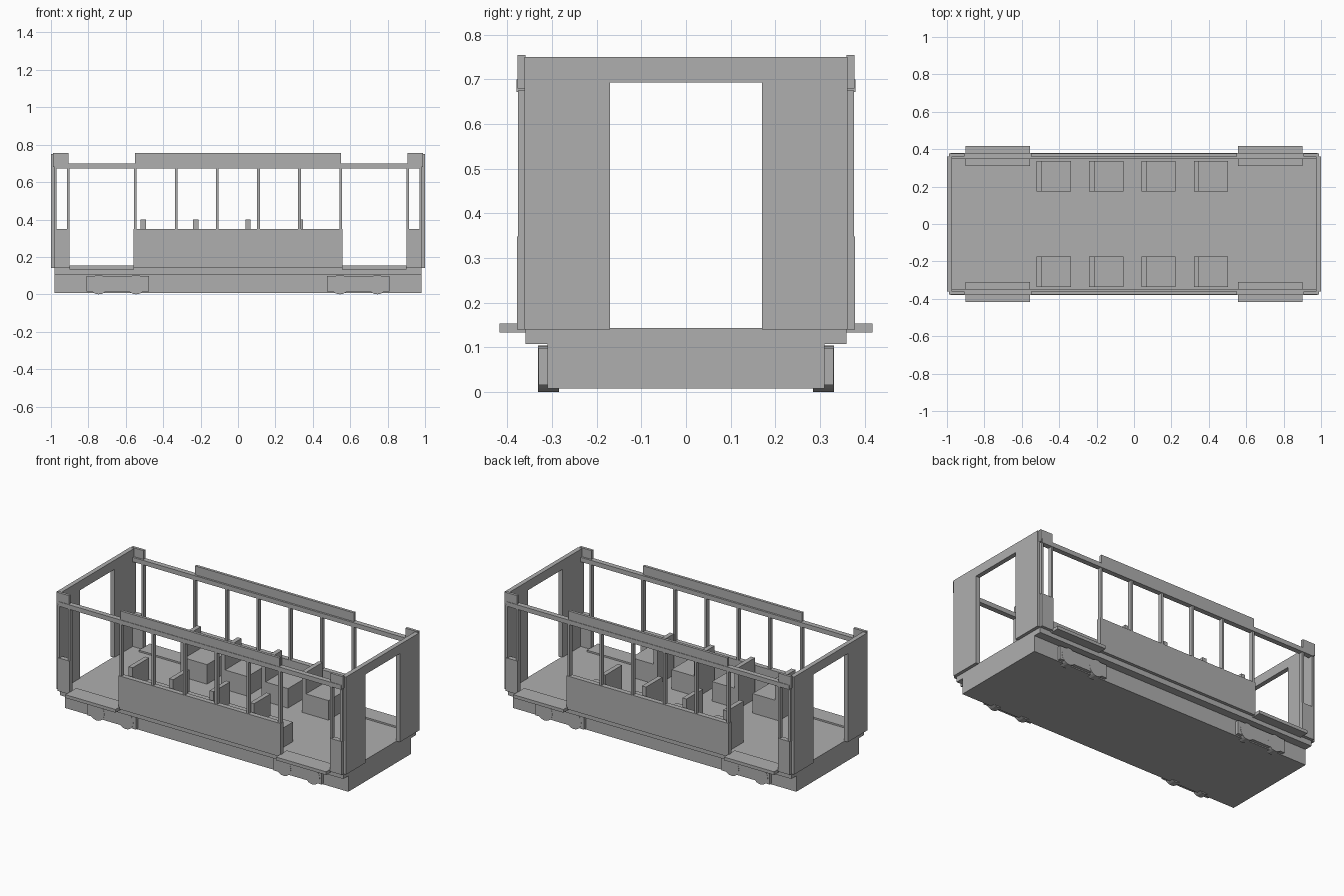
import bpy, bmesh, math

if "Cube" in bpy.data.objects:
    bpy.data.objects.remove(bpy.data.objects["Cube"])

# single painted-metal grey
grey = bpy.data.materials.new("grey")
grey.diffuse_color = (0.43, 0.43, 0.43, 1)
grey.use_nodes = True
grey.node_tree.nodes["Principled BSDF"].inputs["Base Color"].default_value = grey.diffuse_color


def finish(name, bm):
    bmesh.ops.recalc_face_normals(bm, faces=bm.faces)
    me = bpy.data.meshes.new(name)
    bm.to_mesh(me)
    bm.free()
    me.materials.append(grey)
    ob = bpy.data.objects.new(name, me)
    bpy.context.collection.objects.link(ob)
    return ob


def box(name, x, y, z):
    """Box from (min, max) ranges."""
    bm = bmesh.new()
    bmesh.ops.create_cube(bm, size=1)
    for v in bm.verts:
        v.co = [r[0] if c < 0 else r[1] for c, r in zip(v.co, (x, y, z))]
    return finish(name, bm)


def prism(name, pts, to3d, a, b):
    """Extrude a 2D outline between depths a and b."""
    bm = bmesh.new()
    lo = [bm.verts.new(to3d(p, a)) for p in pts]
    hi = [bm.verts.new(to3d(p, b)) for p in pts]
    bm.faces.new(lo)
    bm.faces.new(hi)
    n = len(pts)
    for i in range(n):
        j = (i + 1) % n
        bm.faces.new((lo[i], lo[j], hi[j], hi[i]))
    return finish(name, bm)


def span(s, a, b):
    """Range a..b mirrored to side s."""
    return tuple(sorted((s * a, s * b)))


# chassis
box("underframe", (-0.98, 0.98), (-0.31, 0.31), (0.008, 0.108))
box("floor", (-0.98, 0.98), (-0.36, 0.36), (0.107, 0.143))

# end walls: an arch outline around the gangway opening
arch = [(-0.362, 0.14), (-0.17, 0.14), (-0.17, 0.693), (0.17, 0.693),
        (0.17, 0.14), (0.362, 0.14), (0.362, 0.75), (-0.362, 0.75)]
for e in (-1, 1):
    prism("end_wall", arch, lambda p, d: (d, p[0], p[1]), e * 0.972, e * 1.0)

for s in (-1, 1):
    wall = span(s, 0.348, 0.379)
    post = span(s, 0.35, 0.376)
    trim = span(s, 0.36, 0.377)

    # middle side panel, window posts, top rail and fascia
    box("side_panel", (-0.56, 0.56), wall, (0.14, 0.348))
    for i in range(6):
        x = -0.549 + i * 0.2195
        box("window_post", (x - 0.007, x + 0.007), post, (0.348, 0.675))
    box("top_rail", (-0.98, 0.98), span(s, 0.348, 0.38), (0.672, 0.7))
    box("fascia", (-0.55, 0.55), trim, (0.68, 0.755))

    for e in (-1, 1):
        # corner panel, door post and corner fascia
        box("corner_panel", span(e, 0.9, 0.982), wall, (0.14, 0.348))
        box("door_post", span(e, 0.9, 0.913), post, (0.348, 0.675))
        box("corner_post", span(e, 0.97, 0.985), post, (0.348, 0.675))
        box("corner_fascia", span(e, 0.905, 0.99), trim, (0.68, 0.755))
        # door step
        box("door_step", span(e, 0.555, 0.902), span(s, 0.31, 0.418), (0.133, 0.153))
        # bogie side frame and wheels
        box("bogie_frame", span(e, 0.475, 0.81), span(s, 0.305, 0.33), (0.015, 0.098))
        for wx in (0.545, 0.745):
            ring = [(e * wx + 0.052 * math.cos(k * math.tau / 24),
                     0.052 + 0.052 * math.sin(k * math.tau / 24)) for k in range(24)]
            prism("wheel", ring, lambda p, d: (p[0], d, p[1]), s * 0.285, s * 0.331)

    # seats
    for i in range(4):
        x = -0.52 + i * 0.28
        yr = span(s, 0.175, 0.338)
        box("seat", (x, x + 0.183), yr, (0.142, 0.265))
        box("seat_back", (x, x + 0.028), yr, (0.264, 0.4))
